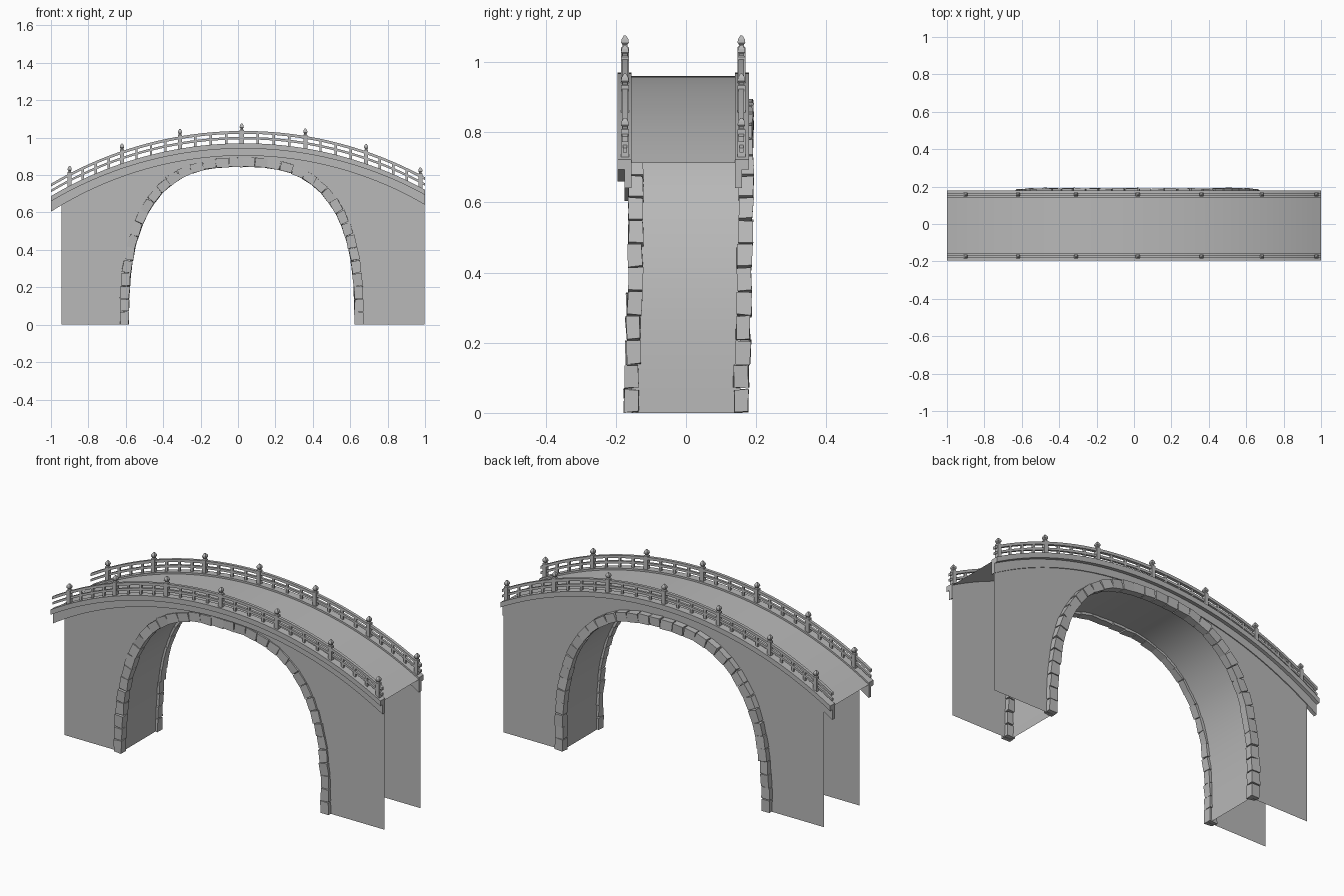
import bpy, bmesh, math, random
from mathutils import Matrix, Vector

random.seed(4)
old = bpy.data.objects.get("Cube")
if old:
    bpy.data.objects.remove(old, do_unlink=True)

stone = bpy.data.materials.new("grey_stone")
stone.use_nodes = True
GREY = (0.48, 0.48, 0.48, 1)
stone.diffuse_color = GREY
stone.node_tree.nodes["Principled BSDF"].inputs["Base Color"].default_value = GREY

CX = 0.03          # crown of the deck curve
YC = -0.008        # middle of the parapets
SIDES = (("front", -1), ("back", 1))
XS = [-1 + 2 * i / 48 for i in range(49)]


def arc(x, top, radius=2.02):
    """Height of a circular curve with its crown at CX."""
    return top - radius + math.sqrt(radius ** 2 - (x - CX) ** 2)


def finish(name, bm, smooth=True):
    mesh = bpy.data.meshes.new(name)
    bm.to_mesh(mesh)
    bm.free()
    mesh.materials.append(stone)
    obj = bpy.data.objects.new(name, mesh)
    bpy.context.collection.objects.link(obj)
    if smooth:
        bpy.ops.object.select_all(action="DESELECT")
        obj.select_set(True)
        bpy.context.view_layer.objects.active = obj
        bpy.ops.object.shade_smooth_by_angle(angle=math.radians(30))
    return obj


def loft(bm, rings, closed=True):
    """Skin a list of point rings; closed rings also get end caps."""
    rows = [[bm.verts.new(p) for p in ring] for ring in rings]
    n = len(rows[0])
    for a, b in zip(rows, rows[1:]):
        for i in range(n if closed else n - 1):
            j = (i + 1) % n
            bm.faces.new((a[i], a[j], b[j], b[i]))
    if closed:
        bm.faces.new(rows[0])
        bm.faces.new(rows[-1])
    bmesh.ops.recalc_face_normals(bm, faces=bm.faces)


def curved_beam(name, ya, yb, top, bottom, r_top=2.02, r_bottom=2.02):
    bm = bmesh.new()
    rings = []
    for x in XS:
        hi, lo = arc(x, top, r_top), arc(x, bottom, r_bottom)
        rings.append([(x, ya, lo), (x, yb, lo), (x, yb, hi), (x, ya, hi)])
    loft(bm, rings)
    finish(name, bm)


def arch_point(t, grow=0.0):
    """Point on the rounded arch opening, t from 0 (left foot) to pi."""
    c, s = math.cos(t), math.sin(t)
    e = 2 / 2.65
    x = 0.02 - (0.605 + grow) * math.copysign(abs(c) ** e, c)
    return Vector((x, 0, (0.846 + grow) * max(s, 0) ** e))


def even_arch(count, grow):
    """Points spaced evenly along the arch."""
    fine = [arch_point(math.pi * i / 2000, grow) for i in range(2001)]
    dist = [0.0]
    for a, b in zip(fine, fine[1:]):
        dist.append(dist[-1] + (b - a).length)
    out, k = [], 0
    for i in range(count + 1):
        while k < 2000 and dist[k] < dist[-1] * i / count:
            k += 1
        out.append(fine[k])
    return out


# road surface
bm = bmesh.new()
loft(bm, [[(x, YC - 0.15, arc(x, 0.96)), (x, YC + 0.15, arc(x, 0.96))] for x in XS], False)
finish("road_deck", bm)

# underside of the arch
vault = even_arch(48, 0.012)
bm = bmesh.new()
loft(bm, [[(p.x, -0.155, p.z), (p.x, 0.155, p.z)] for p in vault], False)
finish("arch_vault", bm)

POSTS = (-0.9, -0.62, -0.31, 0.02, 0.36, 0.685, 0.975)

for label, s in SIDES:
    # thin side wall with the arch opening
    bm = bmesh.new()
    top_xs = [-0.945 + 1.943 * i / 40 for i in range(41)]
    outline = [(-0.945, 0)] + [(x, arc(x, 0.925, 1.96)) for x in top_xs] + [(0.998, 0)]
    outline += [(p.x, max(p.z, 0)) for p in reversed(vault)]
    face = bm.faces.new([bm.verts.new((x, 0.155 * s, z)) for x, z in outline])
    face.normal_update()
    if face.normal.y * s < 0:
        face.normal_flip()
    bmesh.ops.triangulate(bm, faces=bm.faces[:])
    finish(label + "_wall", bm, False)

    # kerb, ledge below it and two handrails
    curved_beam(label + "_kerb", YC + s * 0.147, YC + s * 0.187, 0.97, 0.942)
    curved_beam(label + "_ledge", YC + s * 0.147, YC + s * 0.168, 0.943, 0.904, 2.02, 1.92)
    curved_beam(label + "_top_rail", YC + s * 0.158, YC + s * 0.174, 1.036, 1.021)
    curved_beam(label + "_middle_rail", YC + s * 0.16, YC + s * 0.172, 1.004, 0.991)

    # square posts with a necked, pointed finial
    bm = bmesh.new()
    y = YC + s * 0.166
    for x in POSTS:
        z0 = arc(x, 0.96)
        rings = []
        for w, h in ((0.011, 0), (0.011, 0.082), (0.007, 0.086), (0.007, 0.09),
                     (0.011, 0.095), (0.01, 0.105), (0.003, 0.116)):
            rings.append([(x + w * a, y + w * b, z0 + h)
                          for a, b in ((-1, -1), (1, -1), (1, 1), (-1, 1))])
        loft(bm, rings)
    finish(label + "_posts", bm, False)

    # small balusters between the posts
    bm = bmesh.new()
    for a, b in zip(POSTS, POSTS[1:]):
        for k in (1, 2, 3):
            x = a + (b - a) * k / 4
            m = Matrix.Translation((x, y, arc(x, 0.994))) @ Matrix.Diagonal((0.013, 0.01, 0.06, 1))
            bmesh.ops.create_cube(bm, size=1, matrix=m)
    finish(label + "_balusters", bm, False)

    # irregular blocks edging the arch
    bm = bmesh.new()
    ring = even_arch(36, 0.023)
    for a, b in zip(ring, ring[1:]):
        mid, along = (a + b) / 2, b - a
        lean = 0.014 * min(mid.z / 0.5, 1)
        tilt = -math.atan2(along.z, along.x) + random.uniform(-0.04, 0.04)
        m = (Matrix.Translation((mid.x, 0.156 * s + lean + random.uniform(-0.002, 0.002), mid.z))
             @ Matrix.Rotation(tilt, 4, "Y")
             @ Matrix.Rotation(random.uniform(-0.05, 0.05), 4, "Z")
             @ Matrix.Diagonal((along.length * 0.95, 0.041, 0.048, 1)))
        block = bmesh.ops.create_cube(bm, size=1, matrix=m)
        for v in block["verts"]:
            v.co += Vector([random.uniform(-0.0025, 0.0025) for _ in range(3)])
            v.co.z = max(v.co.z, 0)
    finish(label + "_arch_stones", bm, False)
